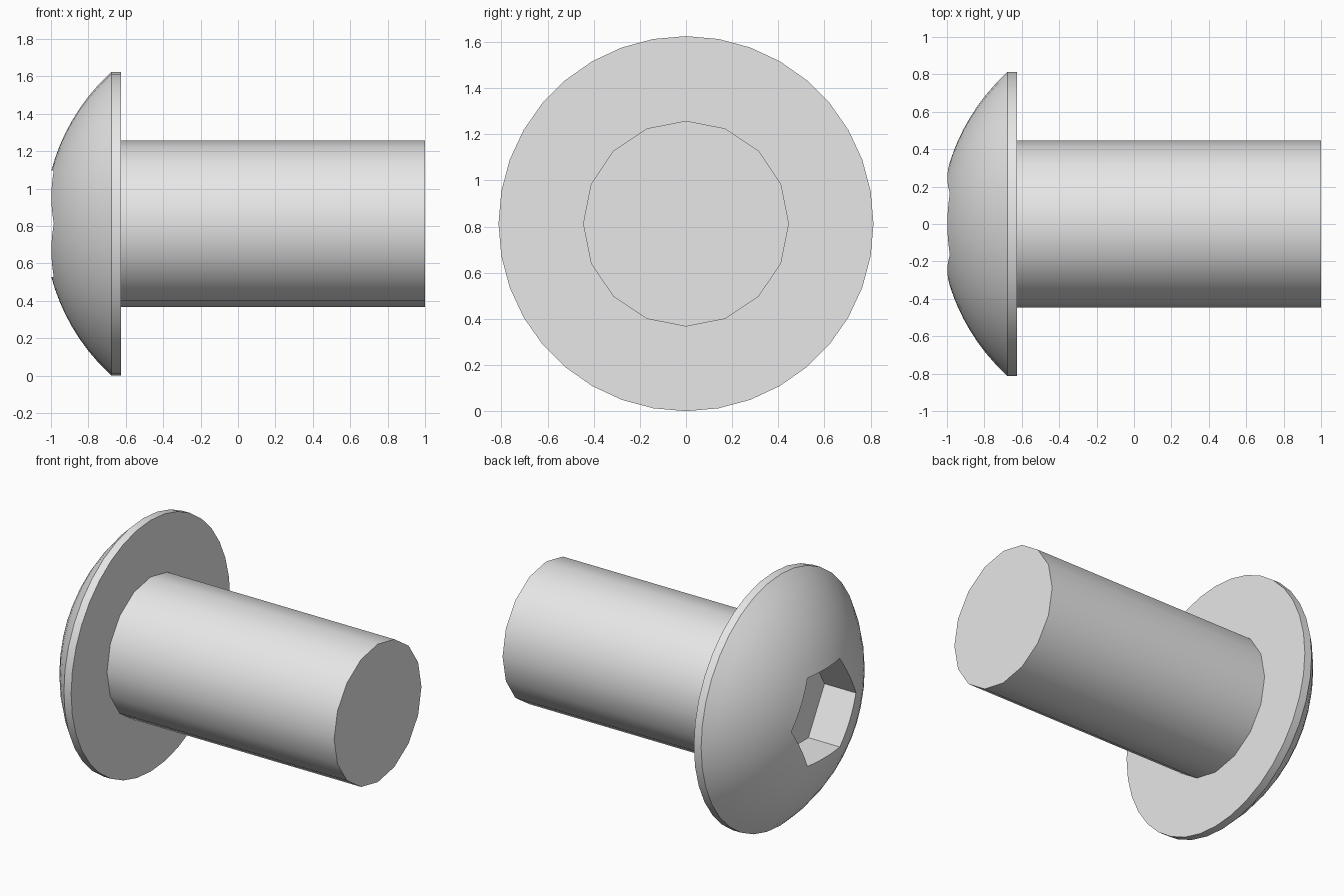
import bpy
import bmesh
from math import pi, cos, sin, sqrt

cube = bpy.data.objects.get("Cube")
if cube:
    bpy.data.objects.remove(cube, do_unlink=True)

# Main dimensions; the screw axis runs along x
HEAD_R = 0.8125
SHAFT_R = 0.446
AXIS_Z = HEAD_R
DOME_R = 1.1
EDGE_X, BACK_X, TIP_X = -0.677, -0.625, 1.0
SOCKET_R = 0.33
FLOOR_X = -0.76

steel = bpy.data.materials.new("light_grey_metal")
steel.use_nodes = True
steel.diffuse_color = (0.8, 0.8, 0.8, 1)
steel.node_tree.nodes["Principled BSDF"].inputs["Base Color"].default_value = (0.8, 0.8, 0.8, 1)


def dome_x(r):
    """Position of the spherical dome surface at radius r."""
    return EDGE_X + sqrt(DOME_R**2 - HEAD_R**2) - sqrt(DOME_R**2 - r**2)


def hex_r(angle):
    """Radius of the hexagon outline, with corners on the y axis."""
    return SOCKET_R * cos(pi / 6) / cos(angle % (pi / 3) - pi / 6)


def loft(name, sides, rings):
    """Skin rings given as functions angle -> (x, radius), capping both ends."""
    bm = bmesh.new()
    loops = []
    for ring in rings:
        loop = []
        for i in range(sides):
            a = 2 * pi * i / sides
            x, r = ring(a)
            loop.append(bm.verts.new((x, r * cos(a), AXIS_Z + r * sin(a))))
        loops.append(loop)
    for low, high in zip(loops, loops[1:]):
        for i in range(sides):
            j = (i + 1) % sides
            bm.faces.new((low[i], low[j], high[j], high[i]))
    bm.faces.new(loops[0])
    bm.faces.new(loops[-1])
    bmesh.ops.recalc_face_normals(bm, faces=bm.faces)
    mesh = bpy.data.meshes.new(name)
    bm.to_mesh(mesh)
    bm.free()
    mesh.materials.append(steel)
    obj = bpy.data.objects.new(name, mesh)
    bpy.context.collection.objects.link(obj)
    bpy.ops.object.select_all(action="DESELECT")
    obj.select_set(True)
    bpy.context.view_layer.objects.active = obj
    bpy.ops.object.shade_smooth_by_angle(angle=pi / 6)
    return obj


def dome_ring(t):
    """Blend from the socket outline (t = 0) to the head edge (t = 1)."""
    def ring(a):
        r = hex_r(a) * (1 - t) + HEAD_R * t
        return dome_x(r), r
    return ring


# Domed head: socket floor, socket wall, dome, rim and flat underside
STEPS = 8
head_rings = [lambda a: (FLOOR_X, hex_r(a))]
head_rings += [dome_ring(i / STEPS) for i in range(STEPS + 1)]
head_rings += [lambda a: (BACK_X, HEAD_R)]
loft("domed_head", 36, head_rings)

# Plain shaft, sunk slightly into the head
loft("shaft", 16, [lambda a: (BACK_X - 0.01, SHAFT_R), lambda a: (TIP_X, SHAFT_R)])
